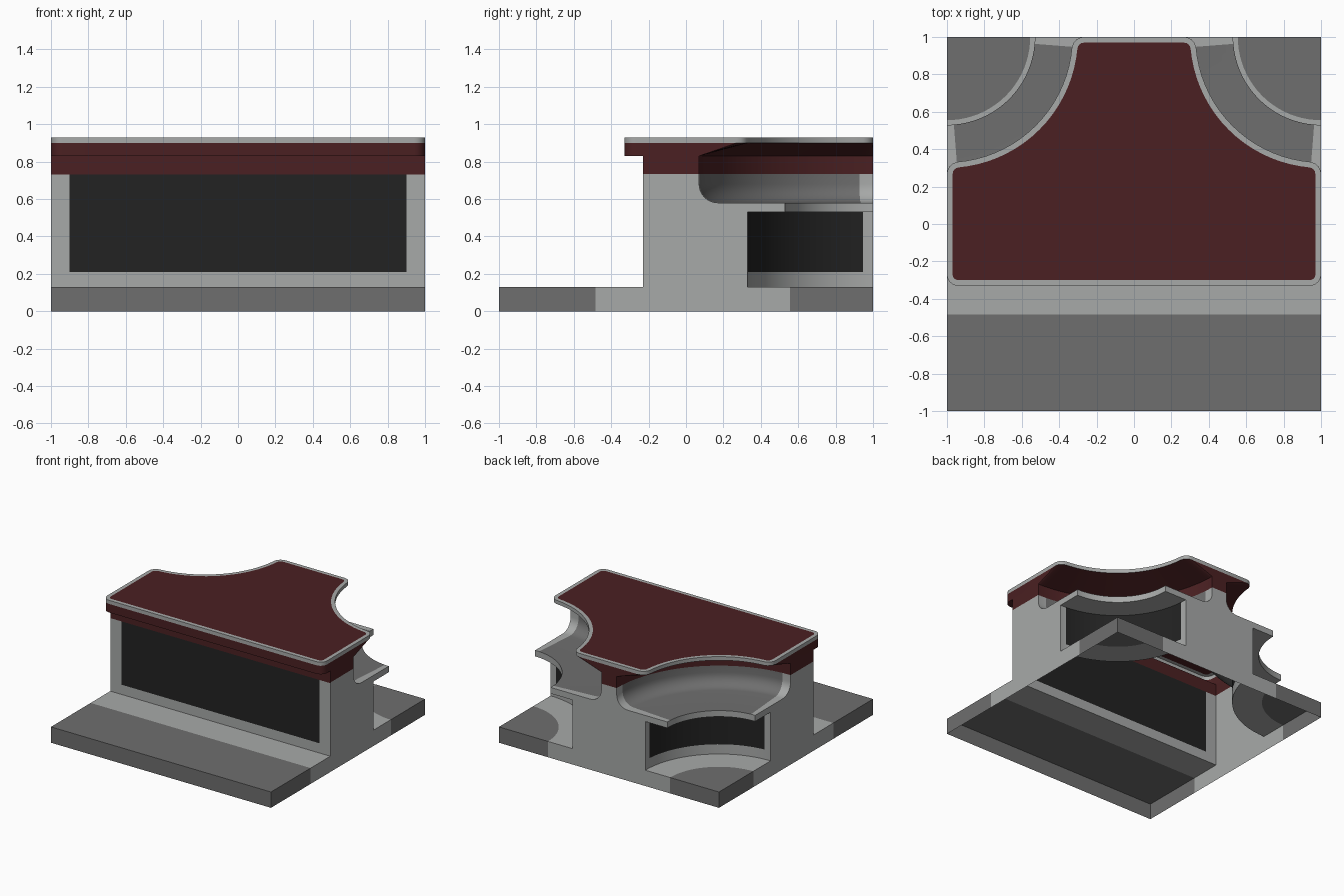
import bpy, bmesh, math
from mathutils import Vector

if "Cube" in bpy.data.objects:
    bpy.data.objects.remove(bpy.data.objects["Cube"])

# ---- colours
COLOURS = {"pale_concrete": (0.39, 0.40, 0.395), "dark_asphalt": (0.156, 0.156, 0.156),
           "maroon": (0.070, 0.0145, 0.016), "black_glass": (0.016, 0.016, 0.016)}
MATS = []
for name, c in COLOURS.items():
    m = bpy.data.materials.new(name)
    m.diffuse_color = (*c, 1)
    m.use_nodes = True
    m.node_tree.nodes["Principled BSDF"].inputs["Base Color"].default_value = m.diffuse_color
    MATS.append(m)
PALE, ROAD, RED, GLASS = range(4)

# ---- main sizes
G = 0.13                                  # ground height
FRONT, EAVE = -0.23, -0.33                # front wall, roof front edge
WALL_R, KERB_R, BALC_R, BOWL_R = 0.67, 0.445, 0.47, 0.93
ROUND = 0.06                              # roof corner rounding
ANGLES = [0, .4, 1.2, 2.7] + [4.5 * i for i in range(1, 20)] + [87.3, 88.8, 89.6, 90]


def finish(name, bm, mirror=True):
    bmesh.ops.remove_doubles(bm, verts=bm.verts, dist=1e-5)
    me = bpy.data.meshes.new(name)
    bm.to_mesh(me)
    bm.free()
    for m in MATS:
        me.materials.append(m)
    for p in me.polygons:
        p.use_smooth = True
    me.set_sharp_from_angle(angle=math.radians(30))
    ob = bpy.data.objects.new(name, me)
    bpy.context.collection.objects.link(ob)
    if mirror:
        ob.modifiers.new("mirror", 'MIRROR')
    return ob


def poly(bm, pts, out, mat):
    """Flat face turned towards 'out'."""
    f = bm.faces.new([bm.verts.new(p) for p in pts])
    f.normal_update()
    if f.normal.dot(Vector(out)) < 0:
        f.normal_flip()
    f.material_index = mat


def side(bm, yz, mat):
    poly(bm, [(1, y, z) for y, z in yz], (1, 0, 0), mat)


def back(bm, xz, mat):
    poly(bm, [(x, 1, z) for x, z in xz], (0, 1, 0), mat)


def front(bm, x0, x1, z0, z1, y, mat):
    poly(bm, [(x0, y, z0), (x1, y, z0), (x1, y, z1), (x0, y, z1)], (0, -1, 0), mat)


def box4(a0, a1, z0, z1):
    return [(a0, z0), (a1, z0), (a1, z1), (a0, z1)]


def at(r, t):
    r = r(t) if callable(r) else r
    a = math.radians(t)
    return 1 - r * math.cos(a), 1 - r * math.sin(a)


def sweep(bm, profile, mats, end_mats=None):
    """Turn an (r, z) profile about the back corner; the first and last 4.5 degrees may differ."""
    end_mats = end_mats or mats
    for t0, t1 in zip(ANGLES, ANGLES[1:]):
        use = end_mats if t1 <= 4.5 or t0 >= 85.5 else mats
        for (a, b), m in zip(zip(profile, profile[1:]), use):
            q = [(*at(a[0], t0), a[1]), (*at(b[0], t0), b[1]),
                 (*at(b[0], t1), b[1]), (*at(a[0], t1), a[1])]
            bm.faces.new([bm.verts.new(p) for p in q]).material_index = m


def roof_r(t):
    """Roof edge radius, widened at both ends to round the roof corners."""
    s = math.radians(min(t, 90 - t)) * WALL_R
    if s >= ROUND:
        return WALL_R
    return WALL_R + ROUND - math.sqrt(ROUND ** 2 - (ROUND - s) ** 2)


# ---- ground: front road, pavement, curved corner roads (open underneath)
bm = bmesh.new()
for y0, y1, m in ((-1, -0.485, ROAD), (-0.485, FRONT, PALE)):
    poly(bm, [(0, y0, G), (1, y0, G), (1, y1, G), (0, y1, G)], (0, 0, 1), m)
front(bm, 0, 1, 0, G, -1, ROAD)
side(bm, box4(-1, -0.485, 0, G), ROAD)
side(bm, box4(-0.485, 1 - KERB_R, 0, G), PALE)
side(bm, box4(1 - KERB_R, 1, 0, G), ROAD)
back(bm, box4(0, 1 - KERB_R, 0, G), PALE)
back(bm, box4(1 - KERB_R, 1, 0, G), ROAD)
sweep(bm, [(0, G), (KERB_R, G), (WALL_R, G)], [ROAD, PALE])
finish("ground", bm)

# ---- front wall with wide window
bm = bmesh.new()
front(bm, 0, 1, G, 0.21, FRONT, PALE)
front(bm, 0, 0.9, 0.21, 0.73, FRONT, GLASS)
front(bm, 0.9, 1, 0.21, 0.73, FRONT, PALE)
finish("front_wall", bm)

# ---- curved corner shopfront
bm = bmesh.new()
sweep(bm, [(WALL_R, G), (WALL_R, 0.21), (WALL_R, 0.53)], [PALE, GLASS], [PALE, PALE])
finish("corner_shopfront", bm)

# ---- balcony slab running into a coved recess
cove = [(0.83 + 0.1 * math.sin(a), 0.68 - 0.1 * math.cos(a))
        for a in (math.radians(11.25 * i) for i in range(9))]
balcony = [(WALL_R, 0.53), (BALC_R, 0.53), (BALC_R, 0.58)] + cove + [(BOWL_R, 0.735)]
n = len(balcony) - 3
bm = bmesh.new()
sweep(bm, balcony, [PALE, PALE] + [ROAD] * n, [PALE] * (n + 2))
finish("corner_balcony", bm)

# ---- side and back walls follow the same cross-section
section = [(1 - r, z) for r, z in [(WALL_R, G)] + balcony]
bm = bmesh.new()
side(bm, [(FRONT, G)] + section + [(FRONT, 0.735)], PALE)
back(bm, [(0, G)] + section + [(0, 0.735)], PALE)
finish("end_walls", bm)

# ---- maroon cornice: band, overhang and sloping eaves
bm = bmesh.new()
c = 1 - BOWL_R
e = 1 - WALL_R - ROUND
front(bm, 0, 1, 0.73, 0.83, FRONT, RED)
side(bm, box4(FRONT, c, 0.735, 0.83), RED)
back(bm, box4(0, c, 0.735, 0.83), RED)
sweep(bm, [(BOWL_R, 0.735), (BOWL_R, 0.83), (roof_r, 0.9)], [RED, RED])
side(bm, [(EAVE + ROUND, 0.83), (c, 0.83), (e, 0.9), (EAVE + ROUND, 0.9)], RED)
back(bm, [(0, 0.83), (c, 0.83), (e, 0.9), (0, 0.9)], RED)
corner = [(1 - ROUND + ROUND * math.sin(a), EAVE + ROUND - ROUND * math.cos(a))
          for a in (math.radians(15 * i) for i in range(7))]
lip = [(0, EAVE)] + corner
for (x0, y0), (x1, y1) in zip(lip, lip[1:]):
    poly(bm, [(x0, y0, 0.83), (x1, y1, 0.83), (x1, y1, 0.9), (x0, y0, 0.9)],
         (y1 - y0, x0 - x1, 0), RED)
poly(bm, [(x, y, 0.83) for x, y in lip + [(1, FRONT), (0, FRONT)]], (0, 0, -1), RED)
finish("cornice", bm)

# ---- roof: pale rim around a maroon panel
half = corner + [at(roof_r, t) for t in reversed(ANGLES)]
outline = half + [(-x, y) for x, y in reversed(half)]
bm = bmesh.new()
low = [bm.verts.new((x, y, 0.9)) for x, y in outline]
top = [bm.verts.new((x, y, 0.93)) for x, y in outline]
for i in range(len(top)):
    j = (i + 1) % len(top)
    bm.faces.new((low[i], low[j], top[j], top[i])).material_index = PALE
panel = bm.faces.new(top)
bm.normal_update()
bmesh.ops.inset_region(bm, faces=[panel], thickness=0.03, use_boundary=True, use_even_offset=True)
panel.material_index = RED
finish("roof", bm, mirror=False)
